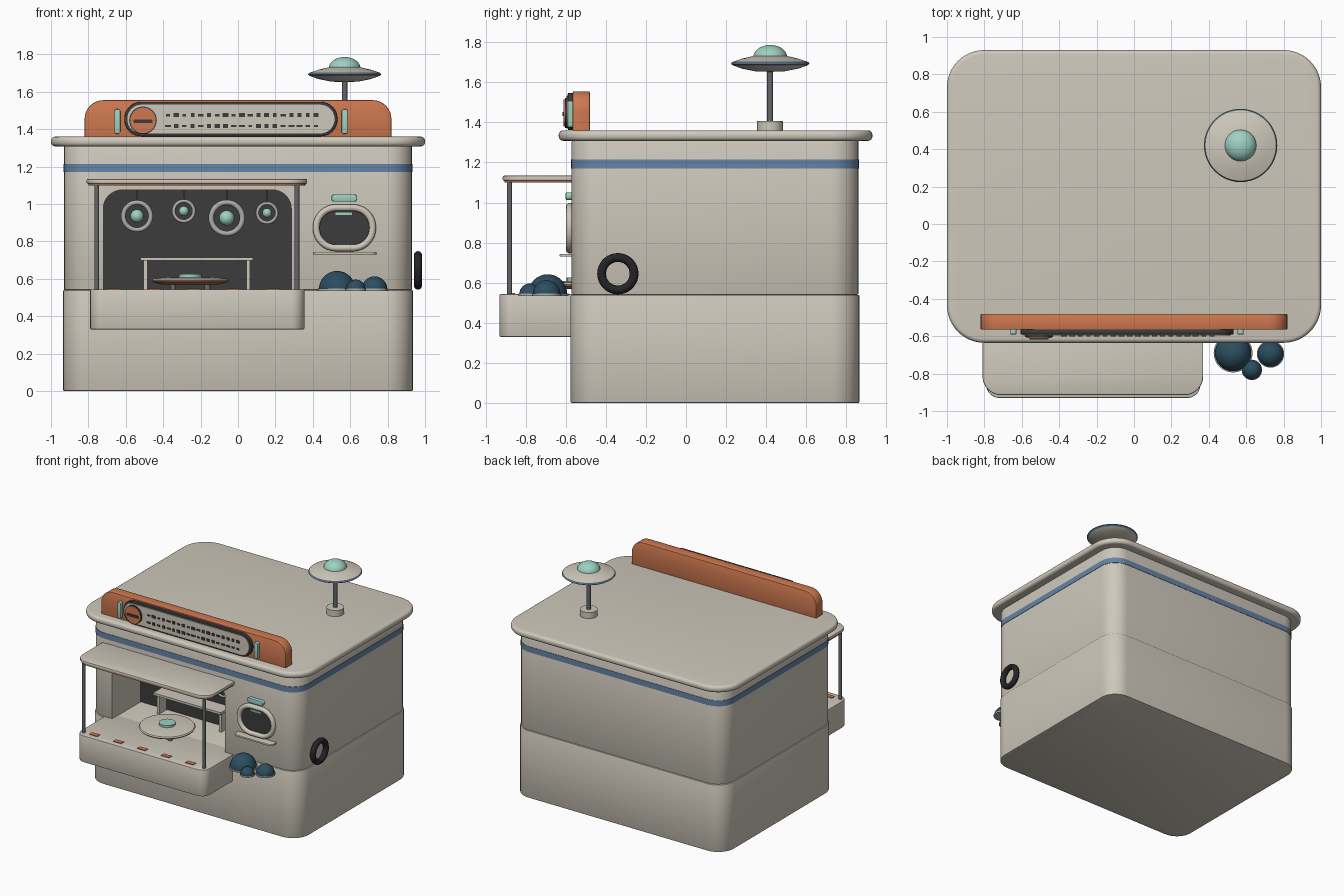
import bpy, bmesh, math, random
from mathutils import Matrix, Vector

if "Cube" in bpy.data.objects:
    bpy.data.objects.remove(bpy.data.objects["Cube"])


def material(name, r, g, b):
    m = bpy.data.materials.new(name)
    m.use_nodes = True
    m.diffuse_color = (r, g, b, 1)
    m.node_tree.nodes["Principled BSDF"].inputs["Base Color"].default_value = (r, g, b, 1)
    return m


CREAM = material("warm cream", 0.62, 0.58, 0.50)
ORANGE = material("burnt orange", 0.62, 0.19, 0.08)
MINT = material("mint", 0.34, 0.64, 0.54)
BLUE = material("dusty blue", 0.13, 0.23, 0.38)
NAVY = material("deep teal blue", 0.025, 0.075, 0.115)
DARK = material("charcoal", 0.045, 0.045, 0.047)
RUBBER = material("black rubber", 0.018, 0.018, 0.02)
STEEL = material("steel grey", 0.13, 0.135, 0.15)
SILVER = material("light silver", 0.42, 0.42, 0.44)


def finish(name, bm, *mats):
    bmesh.ops.recalc_face_normals(bm, faces=bm.faces)
    me = bpy.data.meshes.new(name)
    bm.to_mesh(me)
    bm.free()
    for m in mats:
        me.materials.append(m)
    ob = bpy.data.objects.new(name, me)
    bpy.context.collection.objects.link(ob)
    return ob


def outline(x0, x1, y0, y1, low, high, seg=8):
    """Rounded rectangle; low and high are the corner radii at y0 and y1."""
    pts = []
    corners = ((x1, y1, high, 0), (x0, y1, high, 1), (x0, y0, low, 2), (x1, y0, low, 3))
    for x, y, r, q in corners:
        if not r:
            pts.append((x, y))
            continue
        cx = x - r if x == x1 else x + r
        cy = y - r if y == y1 else y + r
        for i in range(seg + 1):
            a = (q + i / seg) * math.pi / 2
            pts.append((cx + r * math.cos(a), cy + r * math.sin(a)))
    return pts


def slab(name, pts, a, b, mat, bevel=0, upright=False, seg=2):
    """Extrude an outline from a to b, along z or (upright) along y."""
    bm = bmesh.new()

    def place(p, h):
        return (p[0], h, p[1]) if upright else (p[0], p[1], h)
    rings = [[bm.verts.new(place(p, h)) for p in pts] for h in (a, b)]
    caps = [bm.faces.new(r) for r in rings]
    n = len(pts)
    for i in range(n):
        j = (i + 1) % n
        bm.faces.new((rings[0][i], rings[0][j], rings[1][j], rings[1][i]))
    bmesh.ops.recalc_face_normals(bm, faces=bm.faces)
    if bevel:
        rim = [e for f in caps for e in f.edges]
        bmesh.ops.bevel(bm, geom=rim, offset=bevel, segments=seg, profile=0.5, affect='EDGES')
    return finish(name, bm, mat)


def lathe(name, profile, loc, mats, bands=None, n=40):
    """Spin (radius, height) points about z; bands gives a material per segment."""
    bm = bmesh.new()
    rings = []
    for r, z in profile:
        if r == 0:
            rings.append([bm.verts.new((0, 0, z))] * n)
        else:
            rings.append([bm.verts.new((r * math.cos(t), r * math.sin(t), z))
                          for t in (2 * math.pi * i / n for i in range(n))])
    for k in range(len(rings) - 1):
        for i in range(n):
            j = (i + 1) % n
            vs = [rings[k][i], rings[k][j], rings[k + 1][j], rings[k + 1][i]]
            f = bm.faces.new(list(dict.fromkeys(vs)))
            f.material_index = bands[k] if bands else 0
    ob = finish(name, bm, *mats)
    ob.location = loc
    return ob


def cylinder(name, r, z0, z1, x, y, mat, n=24):
    return lathe(name, [(0, z0), (r, z0), (r, z1), (0, z1)], (x, y, 0), [mat], n=n)


def dome(name, r, h, loc, mat):
    arc = [i * math.pi / 16 for i in range(8)]
    return lathe(name, [(0, 0)] + [(r * math.cos(a), h * math.sin(a)) for a in arc] + [(0, h)], loc, [mat])


def boxes(name, items, mat):
    bm = bmesh.new()
    for c, s in items:
        bmesh.ops.create_cube(bm, size=1, matrix=Matrix.Translation(c) @ Matrix.Diagonal((*s, 1)))
    return finish(name, bm, mat)


def torus(name, major, minor, loc, rot, mat):
    bpy.ops.mesh.primitive_torus_add(major_radius=major, minor_radius=minor, major_segments=36,
                                     minor_segments=12, location=loc, rotation=rot)
    ob = bpy.context.object
    ob.name = name
    ob.data.materials.append(mat)
    return ob


def ball(name, r, loc, mat):
    bm = bmesh.new()
    bmesh.ops.create_uvsphere(bm, u_segments=20, v_segments=12, radius=r)
    ob = finish(name, bm, mat)
    ob.location = loc
    return ob


# Building shell
slab("base", outline(-0.935, 0.935, -0.575, 0.865, 0.14, 0.14), 0, 0.54, CREAM, 0.006)
walls = slab("upper_walls", outline(-0.93, 0.93, -0.57, 0.86, 0.14, 0.14), 0.54, 1.31, CREAM, 0.006)
slab("wall_stripe", outline(-0.933, 0.933, -0.573, 0.863, 0.143, 0.143), 1.17, 1.215, BLUE)
slab("roof", outline(-1, 1, -0.635, 0.93, 0.2, 0.2, 12), 1.308, 1.36, CREAM, 0.022, seg=4)

# Front alcove cut into the walls, with a dark back panel
arch = outline(-0.72, 0.285, 0.5, 1.075, 0, 0.1)
cutter = slab("alcove_cutter", arch, -0.8, -0.2, CREAM, upright=True)
cutter.hide_render = True
cut = walls.modifiers.new("alcove", 'BOOLEAN')
cut.operation, cut.solver, cut.object = 'DIFFERENCE', 'EXACT', cutter
bpy.context.view_layer.objects.active = walls
bpy.ops.object.modifier_apply(modifier=cut.name)
bpy.data.objects.remove(cutter)
slab("alcove_back", outline(-0.72, 0.285, 0.541, 1.075, 0, 0.1), -0.208, -0.199, DARK, upright=True)

# Balcony with floor markers
slab("balcony", outline(-0.79, 0.355, -0.93, -0.5, 0.07, 0), 0.33, 0.543, CREAM, 0.005)
boxes("floor_markers", [((-0.665 + 0.213 * i, -0.87, 0.545), (0.07, 0.035, 0.006)) for i in range(5)], ORANGE)

# Canopy and posts
slab("canopy", outline(-0.81, 0.37, -0.915, -0.56, 0.1, 0), 1.108, 1.134, CREAM, 0.008)
slab("canopy_trim", outline(-0.8, 0.36, -0.905, -0.56, 0.09, 0), 1.099, 1.109, ORANGE)
for x in (-0.755, 0.315):
    cylinder("canopy_post", 0.013, 0.54, 1.1, x, -0.88, STEEL, 16)

# Counter at the back of the alcove
boxes("counter", [((-0.22, -0.27, 0.706), (0.6, 0.13, 0.018)), ((-0.495, -0.26, 0.62), (0.02, 0.09, 0.155)),
                  ((0.055, -0.26, 0.62), (0.02, 0.09, 0.155))], CREAM)

# Round table
lathe("round_table", [(0, 0.57), (0.15, 0.57), (0.2, 0.582), (0.207, 0.592), (0.2, 0.6), (0.15, 0.608), (0, 0.61)],
      (-0.255, -0.535, 0), [CREAM, ORANGE], [1, 1, 1, 0, 0, 0])
cylinder("table_hub", 0.06, 0.608, 0.626, -0.255, -0.535, MINT)
for k in range(4):
    a = math.pi / 4 + k * math.pi / 2
    cylinder("table_leg", 0.016, 0.54, 0.575, -0.255 + 0.13 * math.cos(a), -0.535 + 0.13 * math.sin(a), STEEL, 12)

# Hanging ring lamps
for x, z, r in ((-0.54, 0.935, 0.085), (-0.29, 0.962, 0.063), (-0.06, 0.925, 0.097), (0.155, 0.952, 0.06)):
    torus("lamp_ring", r * 0.86, r * 0.15, (x, -0.42, z), (math.pi / 2, 0, 0), SILVER)
    ball("lamp_bulb", r * 0.42, (x, -0.42, z), MINT)
    cylinder("lamp_wire", 0.004, z + r * 0.9, 1.08, x, -0.42, STEEL, 8)

# Side window
slab("window_pane", outline(0.41, 0.725, 0.755, 0.985, 0.11, 0.11), -0.576, -0.56, DARK, upright=True)
curve = bpy.data.curves.new("window_frame", 'CURVE')
curve.dimensions = '3D'
curve.bevel_depth, curve.bevel_resolution = 0.019, 3
path = outline(0.418, 0.72, 0.765, 0.98, 0.105, 0.105)
spline = curve.splines.new('POLY')
spline.points.add(len(path) - 1)
for p, (x, z) in zip(spline.points, path):
    p.co = (x, -0.58, z, 1)
spline.use_cyclic_u = True
curve.materials.append(CREAM)
bpy.context.collection.objects.link(bpy.data.objects.new("window_frame", curve))
slab("window_sill", outline(0.4, 0.74, -0.63, -0.56, 0.03, 0), 0.73, 0.744, CREAM, 0.003)
slab("window_light", outline(0.5, 0.637, 1.013, 1.051, 0.017, 0.017), -0.6, -0.56, MINT, 0.004, True)
boxes("window_marker", [((0.565, -0.579, 0.948), (0.09, 0.006, 0.012))], MINT)

# Domed shrubs on shallow dishes
for x, y, r in ((0.53, -0.69, 0.097), (0.63, -0.78, 0.051), (0.73, -0.695, 0.068)):
    cylinder("shrub_dish", r * 1.07, 0.535, 0.547, x, y, SILVER, 32)
    dome("shrub", r, r, (x, y, 0.545), NAVY)

# Tyre on the left wall
torus("tyre", 0.081, 0.022, (0.962, -0.34, 0.645), (0, math.pi / 2, 0), RUBBER)

# Roof sign
slab("sign_board", outline(-0.82, 0.82, 1.355, 1.555, 0, 0.1), -0.565, -0.48, ORANGE, 0.006, True)
slab("sign_rim", outline(-0.608, 0.532, 1.362, 1.546, 0.091, 0.091), -0.59, -0.56, DARK, 0.004, True)
slab("sign_panel", outline(-0.592, 0.516, 1.377, 1.531, 0.076, 0.076), -0.596, -0.58, CREAM, upright=True)
for x in (-0.645, 0.57):
    slab("sign_light", outline(x - 0.016, x + 0.016, 1.375, 1.507, 0.012, 0.012), -0.59, -0.56, MINT, 0.003, True)
random.seed(4)
boxes("sign_dashes", [((-0.375 + 0.044 * i, -0.598, z), (random.uniform(0.018, 0.034), 0.008, random.choice((0.012, 0.022))))
                      for z in (1.475, 1.417) for i in range(19)], DARK)
for label, r, depth, mat in (("badge_rim", 0.074, 0.603, DARK), ("badge", 0.068, 0.61, ORANGE)):
    slab(label, outline(-0.508 - r, -0.508 + r, 1.447 - r, 1.447 + r, r, r), -depth, -0.59, mat, upright=True)
slab("badge_bar", outline(-0.56, -0.456, 1.432, 1.452, 0.009, 0.009), -0.617, -0.6, DARK, upright=True)

# Rooftop saucer beacon
spot = (0.57, 0.42)
cylinder("beacon_foot", 0.065, 1.355, 1.408, *spot, CREAM, 32)
cylinder("beacon_pole", 0.015, 1.4, 1.67, *spot, STEEL, 16)
lathe("beacon_saucer", [(0, 1.652), (0.07, 1.654), (0.14, 1.668), (0.185, 1.684), (0.196, 1.692), (0.19, 1.701),
                        (0.14, 1.718), (0.08, 1.732), (0, 1.735)], (*spot, 0), [CREAM, BLUE],
      [0, 0, 0, 1, 1, 0, 0, 0], 48)
dome("beacon_dome", 0.085, 0.062, (*spot, 1.724), MINT)

# Smooth curved surfaces while keeping hard edges
bpy.ops.object.select_all(action='DESELECT')
for ob in bpy.context.scene.objects:
    if ob.type == 'MESH':
        ob.select_set(True)
bpy.context.view_layer.objects.active = walls
bpy.ops.object.shade_smooth_by_angle(angle=math.radians(35))
